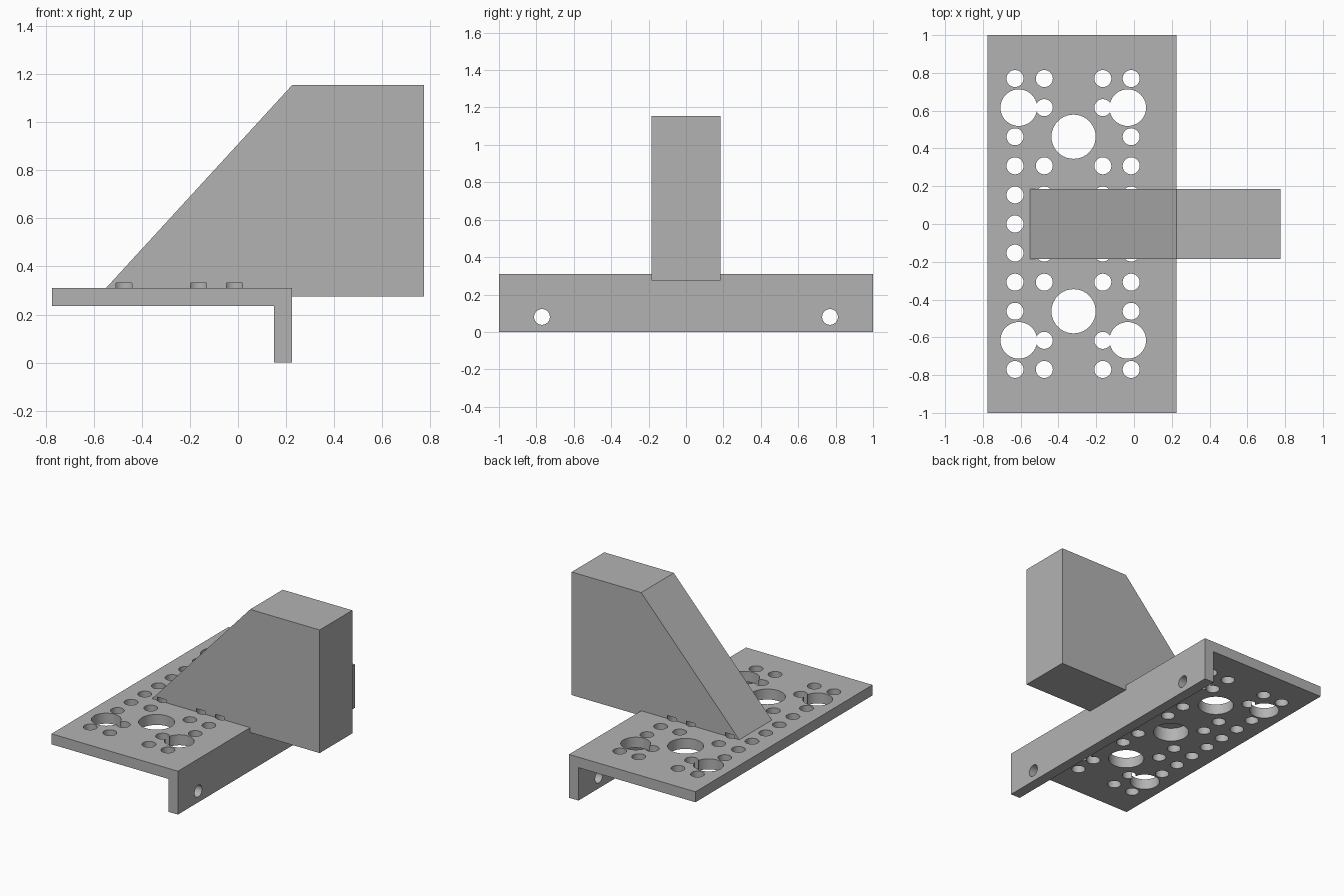
import bpy
import bmesh
import math
from mathutils import Matrix

default = bpy.data.objects.get("Cube")
if default:
    bpy.data.objects.remove(default, do_unlink=True)

grey = bpy.data.materials.new("plain grey")
grey.use_nodes = True
grey.diffuse_color = (0.45, 0.45, 0.45, 1)
grey.node_tree.nodes["Principled BSDF"].inputs["Base Color"].default_value = grey.diffuse_color


def make_object(name, bm):
    bmesh.ops.recalc_face_normals(bm, faces=bm.faces)
    mesh = bpy.data.meshes.new(name)
    bm.to_mesh(mesh)
    bm.free()
    mesh.materials.append(grey)
    obj = bpy.data.objects.new(name, mesh)
    bpy.context.collection.objects.link(obj)
    return obj


def extrude_profile(name, profile, half_width):
    """Extrude an x-z outline symmetrically along y."""
    bm = bmesh.new()
    face = bm.faces.new([bm.verts.new((x, -half_width, z)) for x, z in profile])
    result = bmesh.ops.extrude_face_region(bm, geom=[face])
    moved = [v for v in result["geom"] if isinstance(v, bmesh.types.BMVert)]
    bmesh.ops.translate(bm, verts=moved, vec=(0, 2 * half_width, 0))
    return make_object(name, bm)


def add_cylinder(bm, radius, depth, matrix):
    bmesh.ops.create_cone(bm, cap_ends=True, segments=40, radius1=radius,
                          radius2=radius, depth=depth, matrix=matrix)


# Bracket with a flat plate and a downturned flange
TOP, EDGE = 0.31, 0.225
bracket = extrude_profile("angle_bracket", [
    (-0.775, 0.235), (0.15, 0.235), (0.15, 0), (EDGE, 0), (EDGE, TOP), (-0.775, TOP)], 1)

# Sloped block standing on the plate and overhanging the flange
block = extrude_profile("sloped_block", [
    (-0.55, TOP), (EDGE, TOP), (EDGE, 0.275), (0.775, 0.275), (0.775, 1.155), (EDGE, 1.155)], 0.184)

# Hole pattern, mirrored across the middle
SMALL, MEDIUM, LARGE = 0.045, 0.097, 0.117
outer_columns, inner_columns = (-0.63, -0.015), (-0.475, -0.165)
PITCH = 0.154
holes = [(x, row * PITCH, SMALL) for x in outer_columns for row in (0, 1, 2, 3, 5)]
holes += [(x, row * PITCH, SMALL) for x in inner_columns for row in (1, 2, 4, 5)]
holes += [(x, 4 * PITCH, MEDIUM) for x in (-0.61, -0.033)]
holes += [(-0.32, row * PITCH, LARGE) for row in (0, 3)]

bm = bmesh.new()
low, high = 0.18, 0.332
for x, y, radius in holes:
    for side in ((1, -1) if y else (1,)):
        add_cylinder(bm, radius, high - low, Matrix.Translation((x, side * y, (low + high) / 2)))
plate_cutter = make_object("plate_hole_cutter", bm)

# Mounting holes through the flange
bm = bmesh.new()
for side in (1, -1):
    add_cylinder(bm, 0.042, 0.2, Matrix.Translation((0.19, side * 5 * PITCH, 0.08))
                 @ Matrix.Rotation(math.pi / 2, 4, "Y"))
flange_cutter = make_object("flange_hole_cutter", bm)


def cut(obj, cutters):
    for cutter in cutters:
        mod = obj.modifiers.new("holes", "BOOLEAN")
        mod.operation = "DIFFERENCE"
        mod.solver = "EXACT"
        mod.use_self = True
        mod.object = cutter
    graph = bpy.context.evaluated_depsgraph_get()
    mesh = bpy.data.meshes.new_from_object(obj.evaluated_get(graph))
    obj.modifiers.clear()
    obj.data = mesh


cut(bracket, [plate_cutter, flange_cutter])
cut(block, [plate_cutter])
for cutter in (plate_cutter, flange_cutter):
    bpy.data.objects.remove(cutter, do_unlink=True)

# Smooth hole walls with crisp edges
for obj in bpy.context.selected_objects:
    obj.select_set(False)
for obj in (bracket, block):
    obj.select_set(True)
bpy.context.view_layer.objects.active = bracket
bpy.ops.object.shade_smooth_by_angle(angle=math.radians(30))
